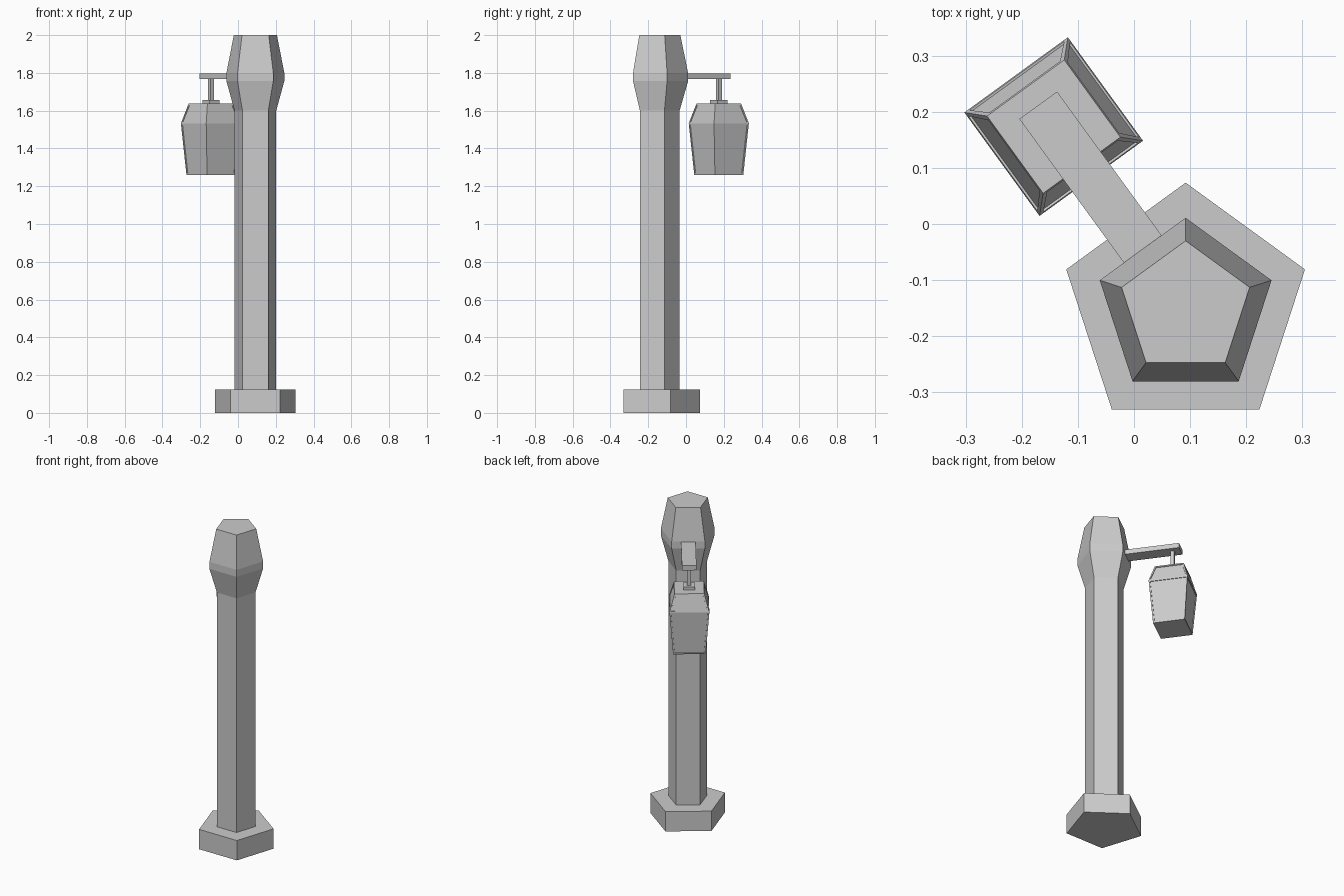
import bpy, bmesh
from math import cos, sin, pi, radians, sqrt

if "Cube" in bpy.data.objects:
    bpy.data.objects.remove(bpy.data.objects["Cube"])

AX, AY = 0.092, -0.15          # post axis
ANG = radians(126)             # direction the arm points
DX, DY = cos(ANG), sin(ANG)


def lathe(name, cx, cy, sides, start, rings, panel=None):
    """Stack of regular polygons (z, radius), optionally with recessed side panels."""
    bm = bmesh.new()
    loops = []
    for z, r in rings:
        loops.append([bm.verts.new((cx + r * cos(start + 2 * pi * i / sides),
                                    cy + r * sin(start + 2 * pi * i / sides), z))
                      for i in range(sides)])
    walls = []
    for a, b in zip(loops, loops[1:]):
        for i in range(sides):
            j = (i + 1) % sides
            walls.append(bm.faces.new((a[i], a[j], b[j], b[i])))
    bm.faces.new(loops[0][::-1])
    bm.faces.new(loops[-1])
    bm.normal_update()
    if panel:
        bmesh.ops.inset_individual(bm, faces=walls, thickness=panel[0])
        bmesh.ops.inset_individual(bm, faces=walls, thickness=0.0005, depth=-panel[1])
    me = bpy.data.meshes.new(name)
    bm.to_mesh(me)
    bm.free()
    ob = bpy.data.objects.new(name, me)
    bpy.context.collection.objects.link(ob)
    return ob


def box(name, dist, length, width, z0, z1):
    """Box centred at a distance along the arm direction."""
    bpy.ops.mesh.primitive_cube_add(
        size=1, location=(AX + DX * dist, AY + DY * dist, (z0 + z1) / 2),
        rotation=(0, 0, ANG))
    ob = bpy.context.object
    ob.scale = (length, width, z1 - z0)
    ob.name = name
    return ob


# Five-sided foot, shaft and flared head
lathe("post_base", AX, AY, 5, pi / 2, [(0, 0.2236), (0.125, 0.2236)])
lathe("post", AX, AY, 5, pi / 2,
      [(0.125, 0.116), (1.6, 0.116), (1.756, 0.161), (1.80, 0.161), (2.0, 0.12)])

# Bracket arm and hanger
box("arm", 0.273, 0.348, 0.083, 1.767, 1.797)
box("hanger_rod", 0.40, 0.023, 0.023, 1.65, 1.77)
box("hanger_cap", 0.40, 0.065, 0.065, 1.635, 1.656)

# Four-sided lantern with framed panels
s = sqrt(2)
lathe("lantern", AX + DX * 0.40, AY + DY * 0.40, 4, ANG + pi / 4,
      [(1.26, 0.093 * s), (1.533, 0.114 * s), (1.637, 0.085 * s)],
      panel=(0.012, 0.004))
